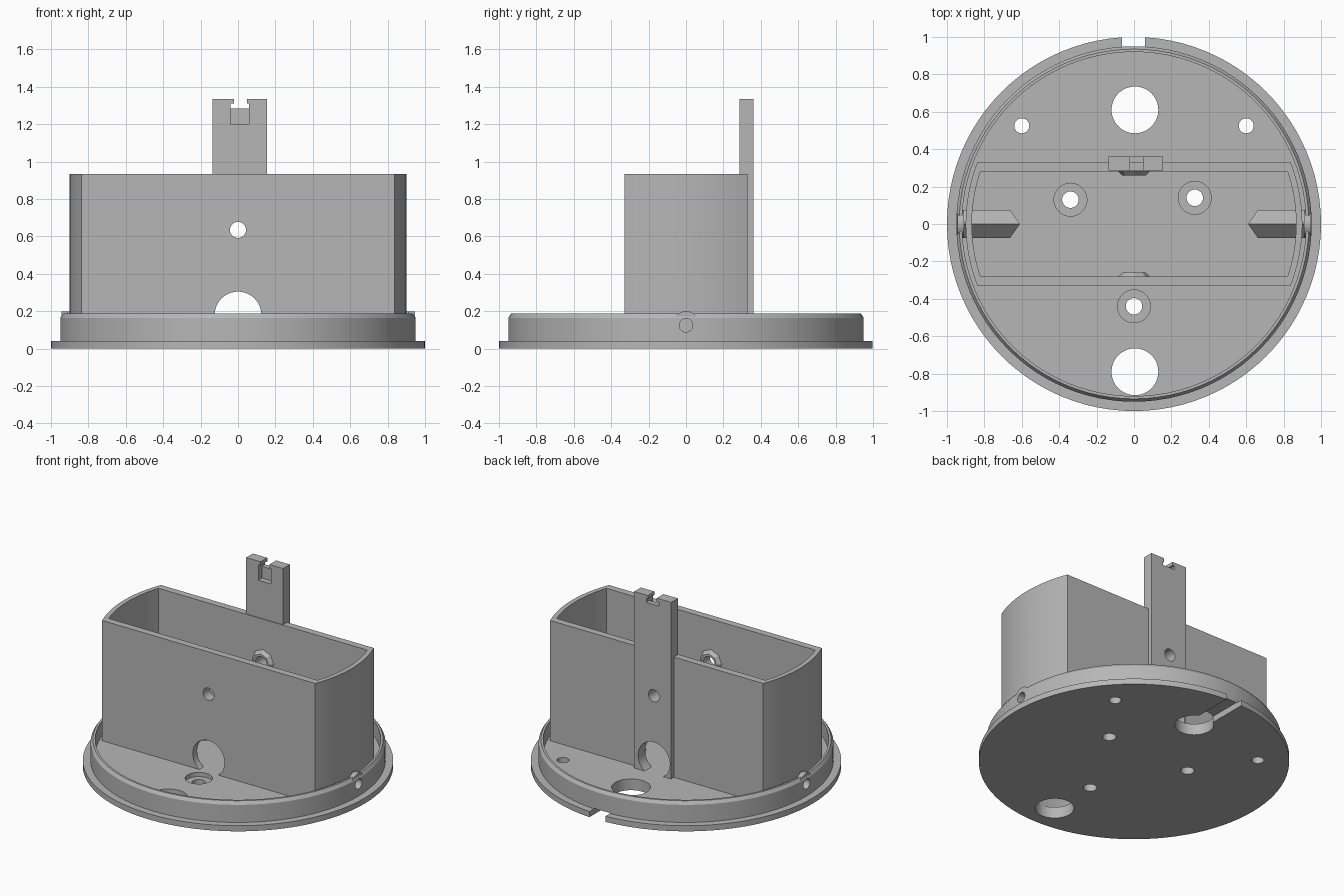
import bpy, bmesh
from math import asin, cos, sin, pi, radians
from mathutils import Matrix, Vector

if "Cube" in bpy.data.objects:
    bpy.data.objects.remove(bpy.data.objects["Cube"])

grey = bpy.data.materials.new("plain grey")
grey.use_nodes = True
colour = (0.47, 0.47, 0.47, 1)
grey.diffuse_color = colour
grey.node_tree.nodes["Principled BSDF"].inputs["Base Color"].default_value = colour

FLOOR = 0.08
WALL_Y = 0.33
helpers = []


def finish(name, bm):
    bmesh.ops.recalc_face_normals(bm, faces=bm.faces)
    mesh = bpy.data.meshes.new(name)
    bm.to_mesh(mesh)
    bm.free()
    mesh.materials.append(grey)
    obj = bpy.data.objects.new(name, mesh)
    bpy.context.collection.objects.link(obj)
    return obj


def block(name, x0, x1, y0, y1, z0, z1):
    bm = bmesh.new()
    size = Matrix.Diagonal((x1 - x0, y1 - y0, z1 - z0, 1))
    centre = Vector((x0 + x1, y0 + y1, z0 + z1)) / 2
    bmesh.ops.create_cube(bm, size=1, matrix=Matrix.Translation(centre) @ size)
    return finish(name, bm)


def rod(name, start, end, r1, r2=None, sides=48):
    """Cylinder or cone between two points."""
    a, b = Vector(start), Vector(end)
    turn = (b - a).to_track_quat('Z', 'Y').to_matrix().to_4x4()
    bm = bmesh.new()
    bmesh.ops.create_cone(bm, cap_ends=True, segments=sides, radius1=r1,
                          radius2=r1 if r2 is None else r2, depth=(b - a).length,
                          matrix=Matrix.Translation((a + b) / 2) @ turn)
    return finish(name, bm)


def lathe(name, profile, steps=96):
    bm = bmesh.new()
    verts = [bm.verts.new((r, 0, z)) for r, z in profile]
    edges = [bm.edges.new(pair) for pair in zip(verts, verts[1:])]
    bmesh.ops.spin(bm, geom=verts + edges, axis=(0, 0, 1), cent=(0, 0, 0),
                   angle=2 * pi, steps=steps)
    bmesh.ops.remove_doubles(bm, verts=bm.verts, dist=0.0005)
    return finish(name, bm)


def round_ended_prism(name, radius, half_depth, z0, z1, steps=16):
    """Disc with its front and back sliced off flat."""
    limit = asin(half_depth / radius)
    angles = [side + limit * (2 * i / steps - 1) for side in (0, pi) for i in range(steps + 1)]
    bm = bmesh.new()
    face = bm.faces.new([bm.verts.new((radius * cos(a), radius * sin(a), z0)) for a in angles])
    new = bmesh.ops.extrude_face_region(bm, geom=[face])["geom"]
    bmesh.ops.translate(bm, vec=(0, 0, z1 - z0),
                        verts=[v for v in new if isinstance(v, bmesh.types.BMVert)])
    return finish(name, bm)


def combine(obj, others, operation):
    """Apply boolean modifiers and keep the other objects as hidden helpers."""
    for other in others:
        mod = obj.modifiers.new("boolean", 'BOOLEAN')
        mod.object, mod.operation, mod.solver = other, operation, 'EXACT'
        if other not in helpers:
            helpers.append(other)
    graph = bpy.context.evaluated_depsgraph_get()
    mesh = bpy.data.meshes.new_from_object(obj.evaluated_get(graph))
    obj.modifiers.clear()
    obj.data = mesh


# Round base with flange, chamfered rim and sunken floor
base = lathe("base", [(0, 0), (1, 0), (1, 0.04), (0.95, 0.04), (0.95, 0.165),
                      (0.935, 0.187), (0.92, 0.187), (0.92, FLOOR), (0, FLOOR)])

# Open box with curved ends
box = round_ended_prism("box", 0.9, WALL_Y, 0.06, 0.935)
hollow = round_ended_prism("box_hollow", 0.867, 0.28, 0.03, 1.1)
combine(box, [hollow], 'DIFFERENCE')

# Bosses: cones on the long walls, diamond sleeves and rim collars at the ends
wall_bosses = [rod("wall_boss", (0, s * 0.3, 0.635), (0, s * 0.258, 0.635), 0.105, 0.06, 8)
               for s in (-1, 1)]
sleeves, collars, bores = [], [], []
for s in (-1, 1):
    sleeve = rod("end_sleeve", (s * 0.61, 0, 0.125), (s * 0.925, 0, 0.125), 0.075, sides=4)
    for v in sleeve.data.vertices:
        if abs(v.co.x) < 0.7:
            v.co.x = s * (0.61 + (0.2 - v.co.z) * 0.7)
    sleeves.append(sleeve)
    collars.append(rod("rim_collar", (s * 0.91, 0, 0.125), (s * 0.945, 0, 0.125), 0.075))
    bores.append(rod("end_bore", (s * 0.72, 0, 0.125), (s * 1.1, 0, 0.125), 0.036))
combine(box, wall_bosses + sleeves, 'UNION')
combine(base, collars, 'UNION')

# Upright post with a stepped notch and a front pocket at its top
post = block("post", -0.135, 0.155, 0.285, 0.36, 0.06, 1.335)
combine(post, [block("notch_mouth", -0.022, 0.048, 0.2, 0.5, 1.29, 1.4),
               block("notch_slot", -0.04, 0.06, 0.2, 0.5, 1.283, 1.31),
               block("front_pocket", -0.04, 0.06, 0.2, 0.325, 1.2, 1.295)], 'DIFFERENCE')

# Cable and screw holes through the walls and post
wall_holes = [rod("cable_hole", (0, -0.5, 0.18), (0, 0.5, 0.18), 0.125),
              rod("wall_screw_hole", (0, -0.5, 0.635), (0, 0.5, 0.635), 0.043)]
combine(box, wall_holes + bores, 'DIFFERENCE')
combine(post, wall_holes, 'DIFFERENCE')

# Holes through the floor, three of them counterbored, and the cable channel below
floor_holes = [(0.005, 0.61, 0.125), (0.005, -0.79, 0.125), (-0.6, 0.525, 0.04),
               (0.6, 0.525, 0.04), (-0.34, 0.13, 0.044), (0.325, 0.14, 0.044), (0, -0.44, 0.044)]
cuts = [rod("floor_hole", (x, y, -0.1), (x, y, 0.15), r) for x, y, r in floor_holes]
cuts += [rod("counterbore", (x, y, 0.05), (x, y, 0.15), 0.088) for x, y, r in floor_holes[4:]]
cuts.append(block("cable_channel", -0.065, 0.06, 0.61, 1.1, -0.1, 0.044))
combine(base, cuts + bores, 'DIFFERENCE')

for helper in helpers:
    bpy.data.objects.remove(helper)

# Smooth curved surfaces, keep edges sharp
for obj in (base, box, post):
    bpy.ops.object.select_all(action='DESELECT')
    obj.select_set(True)
    bpy.context.view_layer.objects.active = obj
    bpy.ops.object.shade_smooth_by_angle(angle=radians(25))
